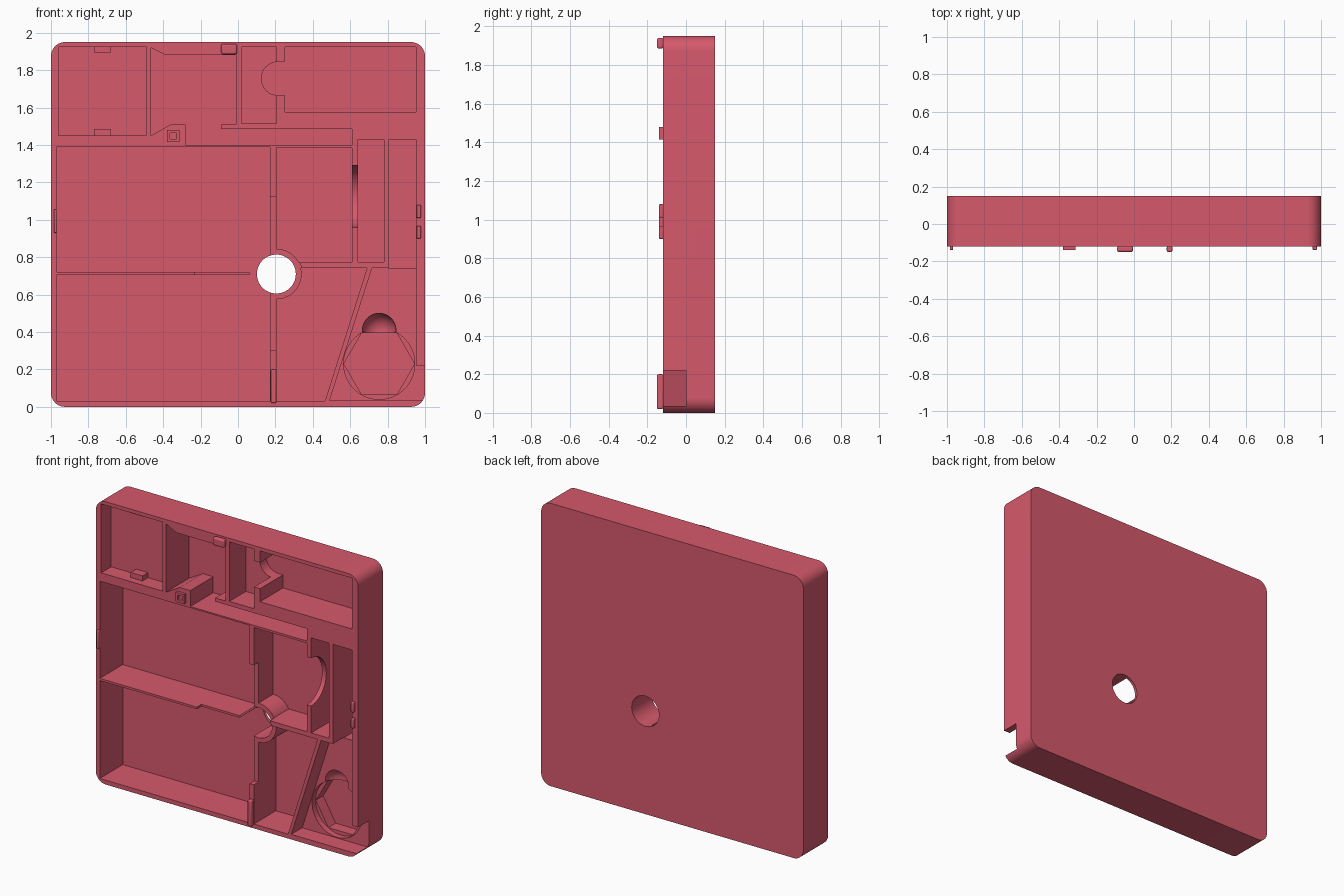
import bpy, bmesh
from math import sin, cos, radians, asin, degrees

if "Cube" in bpy.data.objects:
    bpy.data.objects.remove(bpy.data.objects["Cube"])

FRONT, BACK = -0.12, 0.15
HOLE = (0.205, 0.71)

mat = bpy.data.materials.new("red_plastic")
mat.diffuse_color = (0.67, 0.10, 0.15, 1)
mat.use_nodes = True
mat.node_tree.nodes["Principled BSDF"].inputs["Base Color"].default_value = mat.diffuse_color


def arc(cx, cz, r, a0, a1, n=16):
    return [(cx + r * cos(radians(a0 + (a1 - a0) * i / n)),
             cz + r * sin(radians(a0 + (a1 - a0) * i / n))) for i in range(n + 1)]


def circle(cx, cz, r, n=64):
    return arc(cx, cz, r, 0, 360, n)[:-1]


def rect(x0, x1, z0, z1):
    return [(x0, z0), (x1, z0), (x1, z1), (x0, z1)]


def add_object(name, bm):
    bmesh.ops.recalc_face_normals(bm, faces=bm.faces)
    me = bpy.data.meshes.new(name)
    bm.to_mesh(me)
    bm.free()
    ob = bpy.data.objects.new(name, me)
    bpy.context.collection.objects.link(ob)
    me.materials.append(mat)
    return ob


def prism(name, outline, y0, y1):
    """Extrude an x/z outline along y."""
    bm = bmesh.new()
    face = bm.faces.new([bm.verts.new((x, y0, z)) for x, z in outline])
    ext = bmesh.ops.extrude_face_region(bm, geom=[face])
    verts = [g for g in ext["geom"] if isinstance(g, bmesh.types.BMVert)]
    bmesh.ops.translate(bm, verts=verts, vec=(0, y1 - y0, 0))
    return add_object(name, bm)


def apply_cut(target, cutter):
    mod = target.modifiers.new("cut", "BOOLEAN")
    mod.operation, mod.solver, mod.object = "DIFFERENCE", "EXACT", cutter
    bpy.context.view_layer.objects.active = target
    bpy.ops.object.modifier_apply(modifier=mod.name)
    bpy.data.objects.remove(cutter)


def pocket(outline, depth):
    apply_cut(tray, prism("cutter", outline, FRONT - 0.1, FRONT + depth))


def bump(name, x0, x1, z0, z1, tip, root=FRONT + 0.003, bevel=0.006):
    ob = prism(name, rect(x0, x1, z0, z1), tip, root)
    if bevel:
        mod = ob.modifiers.new("bevel", "BEVEL")
        mod.width, mod.segments = bevel, 3
    return ob


# Rounded square block
R = 0.075
outline = []
for cx, cz, a in ((1 - R, 1.95 - R, 0), (R - 1, 1.95 - R, 90),
                  (R - 1, R, 180), (1 - R, R, 270)):
    outline += arc(cx, cz, R, a, a + 90, 12)
tray = prism("tray", outline, FRONT, BACK)

# Upper row: shallow square, stepped channel, narrow slot, wide slot with finger notch
pocket(rect(-0.96, -0.49, 1.45, 1.925), 0.11)
pocket([(-0.465, 1.92), (-0.385, 1.88), (-0.01, 1.88), (-0.01, 1.51), (-0.09, 1.51),
        (-0.09, 1.485), (0.61, 1.485), (0.61, 1.40), (-0.28, 1.40), (-0.28, 1.51),
        (-0.36, 1.51), (-0.465, 1.45)], 0.25)
pocket(rect(0.018, 0.207, 1.515, 1.925), 0.18)
pocket([(0.952, 1.925), (0.252, 1.925), (0.252, 1.845)]
       + arc(0.215, 1.755, 0.09, 90, 270)
       + [(0.252, 1.665), (0.252, 1.575), (0.952, 1.575)], 0.25)

# Two large left bays joined around the end of their divider
pocket([(-0.97, 0.03), (0.172, 0.03), (0.172, 1.39), (-0.97, 1.39),
        (-0.97, 0.72), (0.06, 0.72), (0.067, 0.7125), (0.06, 0.705), (-0.97, 0.705)], 0.25)

# Bays that wrap around the ring wall
hx, hz = HOLE
RING = 0.135
up = degrees(asin((0.775 - hz) / RING))
low = degrees(asin((0.743 - hz) / RING))
pocket([(hx, 1.385), (0.61, 1.385), (0.61, 0.775)] + arc(hx, hz, RING, up, 90), 0.21)
pocket([(0.69, 0.743), (0.465, 0.03), (hx, 0.03)] + arc(hx, hz, RING, -90, low), 0.24)

# Tall right slots and the slanted corner bay
pocket(rect(0.642, 0.78, 0.775, 1.43), 0.21)
pocket(rect(0.807, 0.952, 0.74, 1.43), 0.21)
pocket([(0.717, 0.743), (0.952, 0.743), (0.952, 0.035), (0.49, 0.035)], 0.12)

# Nested round and hexagonal recess
pocket(circle(0.755, 0.23, 0.19), 0.16)
pocket(circle(0.755, 0.23, 0.189, 6), 0.24)

# Round thumb scoop beside the recess
bm = bmesh.new()
bmesh.ops.create_uvsphere(bm, u_segments=32, v_segments=16, radius=0.09)
bmesh.ops.translate(bm, verts=bm.verts, vec=(0.755, 0.003, 0.41))
apply_cut(tray, add_object("cutter", bm))

# Side opening in the right wall
pocket(rect(0.94, 1.1, 0.036, 0.22), 0.119)

# Curved finger cut through the wall between two bays
bm = bmesh.new()
pts = arc(1.125, FRONT, 0.165, 0, 360, 48)[:-1]
face = bm.faces.new([bm.verts.new((0.6, y, z)) for z, y in pts])
ext = bmesh.ops.extrude_face_region(bm, geom=[face])
bmesh.ops.translate(bm, vec=(0.05, 0, 0),
                    verts=[g for g in ext["geom"] if isinstance(g, bmesh.types.BMVert)])
apply_cut(tray, add_object("cutter", bm))

# Lowered wall tops around the centre, then the through hole
pocket(rect(-0.23, 0.08, 0.695, 0.73), 0.05)
pocket(rect(0.165, 0.212, 0.30, 1.125), 0.05)
pocket(circle(hx, hz, 0.138), 0.05)
apply_cut(tray, prism("cutter", circle(hx, hz, 0.104), -0.3, 0.3))

# Small retaining tabs in the shallow square
for name, z0, z1 in (("upper_tab", 1.895, 1.93), ("lower_tab", 1.445, 1.485)):
    bump(name, -0.77, -0.68, z0, z1, -0.07, -0.005, 0)

# Snap bumps on the rim
bump("top_snap", -0.09, -0.005, 1.885, 1.94, -0.15, bevel=0.01)
bump("bottom_snap", 0.175, 0.205, 0.02, 0.20, -0.15, bevel=0.008)
bump("left_snap", -0.985, -0.967, 0.93, 1.055, -0.14)
bump("right_snap_low", 0.955, 0.978, 0.90, 0.968, -0.14)
bump("right_snap_high", 0.955, 0.978, 1.01, 1.08, -0.14)

# Square peg with a socket
peg = prism("square_peg", rect(-0.38, -0.313, 1.415, 1.48), -0.14, FRONT + 0.003)
apply_cut(peg, prism("cutter", rect(-0.363, -0.33, 1.431, 1.464), -0.2, -0.122))

# Smooth curves, keep edges crisp
bpy.ops.object.select_all(action="DESELECT")
for ob in bpy.context.collection.objects:
    ob.select_set(True)
bpy.context.view_layer.objects.active = tray
bpy.ops.object.shade_smooth_by_angle(angle=radians(30))
